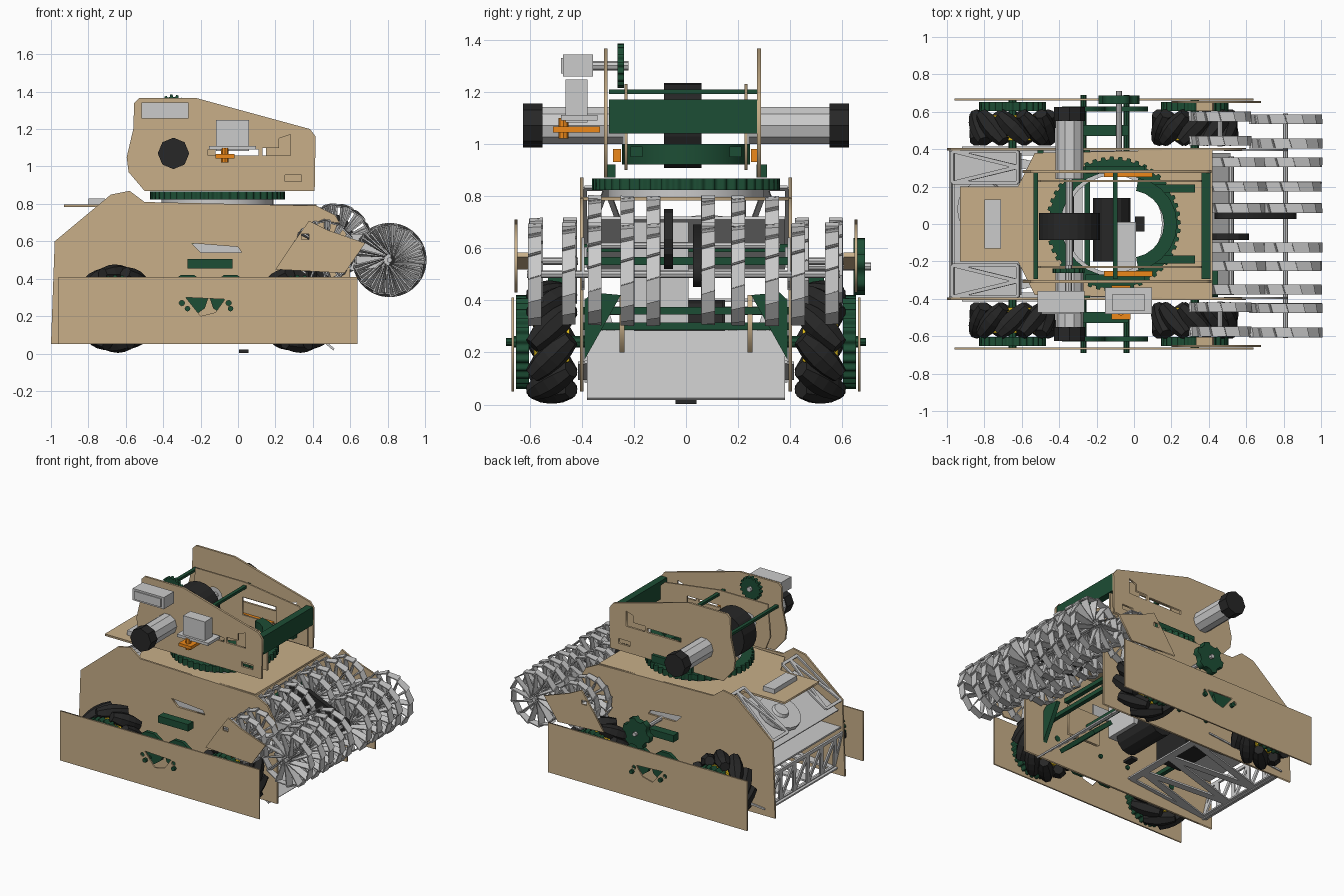
import bpy, bmesh
from math import sin, cos, pi, radians, atan2, hypot
from mathutils import Matrix, Vector

if "Cube" in bpy.data.objects:
    bpy.data.objects.remove(bpy.data.objects["Cube"])

def mat(name, c):
    m = bpy.data.materials.new(name)
    m.diffuse_color = (*c, 1)
    m.use_nodes = True
    m.node_tree.nodes["Principled BSDF"].inputs["Base Color"].default_value = m.diffuse_color
    return m

TAN = mat("tan", (.58, .43, .25)); GREEN = mat("green", (.012, .075, .035))
YELLOW = mat("yellow", (.75, .5, .01)); BLACK = mat("black", (.02, .02, .02))
ORANGE = mat("orange", (.85, .25, .01))

def link(name, mesh, m=None):
    o = bpy.data.objects.new(name, mesh)
    bpy.context.collection.objects.link(o)
    if m:
        mesh.materials.clear(); mesh.materials.append(m)
    return o

def finish(name, bm, m=None):
    me = bpy.data.meshes.new(name)
    bm.normal_update(); bm.to_mesh(me); bm.free()
    return link(name, me, m)

def add_box(bm, c, s, rot=Matrix()):
    bmesh.ops.create_cube(bm, size=1, matrix=Matrix.Translation(c) @ rot @ Matrix.Diagonal((*s, 1)))

def box(name, c, s, m=None, tilt=0):
    bm = bmesh.new(); add_box(bm, c, s, Matrix.Rotation(tilt, 4, 'Y'))
    return finish(name, bm, m)

def lathe(bm, prof, n, M):
    """Closed turned shape about local z; prof = (radius, height) pairs."""
    rings = [[bm.verts.new(M @ Vector((r*cos(2*pi*i/n), r*sin(2*pi*i/n), h))) for i in range(n)] for r, h in prof]
    for a, b in zip(rings, rings[1:]):
        for i in range(n):
            j = (i+1) % n
            bm.faces.new((a[i], a[j], b[j], b[i]))
    bm.faces.new(rings[0][::-1]); bm.faces.new(rings[-1])

ALONG_Y = Matrix.Rotation(-pi/2, 4, 'X')

def cyl_y(name, x, z, r, y0, y1, m=None, n=16):
    bm = bmesh.new()
    lathe(bm, [(r, min(y0, y1)), (r, max(y0, y1))], n, Matrix.Translation((x, 0, z)) @ ALONG_Y)
    return finish(name, bm, m)

def plate(name, outline, level, t, m=None, holes=(), flat=False):
    """Sheet with holes: upright in xz at y=level, or flat in xy at z=level."""
    cu = bpy.data.curves.new(name, 'CURVE')
    cu.dimensions = '2D'; cu.fill_mode = 'BOTH'; cu.extrude = t/2
    for pts in [outline, *holes]:
        s = cu.splines.new('POLY'); s.points.add(len(pts)-1); s.use_cyclic_u = True
        for p, q in zip(s.points, pts):
            p.co = (q[0], q[1], 0, 1)
    tmp = bpy.data.objects.new("tmp", cu)
    bpy.context.collection.objects.link(tmp)
    me = bpy.data.meshes.new_from_object(tmp.evaluated_get(bpy.context.evaluated_depsgraph_get()))
    bpy.data.objects.remove(tmp)
    if flat:
        me.transform(Matrix.Translation((0, 0, level)))
    else:
        me.transform(Matrix.Translation((0, level, 0)) @ Matrix.Rotation(pi/2, 4, 'X'))
    return link(name, me, m)

def rect(x0, x1, z0, z1):
    return [(x0, z0), (x1, z0), (x1, z1), (x0, z1)]

def circle(x, z, r, n=24):
    return [(x+r*cos(2*pi*i/n), z+r*sin(2*pi*i/n)) for i in range(n)]

def gear(x, z, r, n, d):
    return [(x+q*cos(2*pi*(i+o)/n), z+q*sin(2*pi*(i+o)/n)) for i in range(n)
            for o, q in ((0, r), (.4, r), (.5, r-d), (.9, r-d))]

def truss(name, a, b, y0, y1, bays, w=.02):
    """Framed panel of zigzag bars, from (x, z) a to b, spanning y0 to y1."""
    bm = bmesh.new()
    L = hypot(b[0]-a[0], b[1]-a[1])
    M = Matrix.Translation((a[0], 0, a[1])) @ Matrix.Rotation(-atan2(b[1]-a[1], b[0]-a[0]), 4, 'Y')
    st = (y1-y0)/bays
    segs = [((0, y0), (0, y1)), ((L, y0), (L, y1)), ((0, y0), (L, y0)), ((0, y1), (L, y1))]
    segs += [((L*(i % 2), y0+i*st), (L*((i+1) % 2), y0+(i+1)*st)) for i in range(bays)]
    for (x, y), (u, v) in segs:
        add_box(bm, ((x+u)/2, (y+v)/2, 0), (hypot(u-x, v-y), w, .012), Matrix.Rotation(atan2(v-y, u-x), 4, 'Z'))
    bm.transform(M)
    return finish(name, bm)

def mecanum(x, y, hand):
    bm, hub = bmesh.new(), bmesh.new()
    C = Matrix.Translation((x, y, .24))
    for i in range(10):
        M = C @ Matrix.Rotation(2*pi*i/10, 4, 'Y') @ Matrix.Translation((0, 0, .183)) \
            @ Matrix.Rotation(hand*pi/4, 4, 'Z') @ ALONG_Y
        lathe(bm, [(.034, -.105), (.05, -.05), (.055, 0), (.05, .05), (.034, .105)], 7, M)
    for s in (-.06, .06):
        lathe(hub, [(.175, s-.008), (.175, s+.008)], 10, C @ ALONG_Y)
    lathe(hub, [(.11, -.05), (.11, .05)], 10, C @ ALONG_Y)
    finish("wheel_rollers", bm, BLACK); finish("wheel_hub", hub, YELLOW)

def pinwheels(name, x, z, r, ys, w=.052, n=13):
    bm = bmesh.new()
    P = lambda q, a, y: bm.verts.new((x+q*cos(a), y, z+q*sin(a)))
    for y in ys:
        for k in range(n):
            a, d = 2*pi*k/n + y, 2*pi/n
            for (q0, a0), (q1, a1) in (((.03, a-.5), (r, a)), ((r, a), (r*.93, a+d))):
                bm.faces.new((P(q0, a0, y-w/2), P(q1, a1, y-w/2), P(q1, a1+.08, y+w/2), P(q0, a0+.08, y+w/2)))
    o = finish(name, bm)
    md = o.modifiers.new("thick", 'SOLIDIFY'); md.thickness = .007; md.offset = 0
    cyl_y(name+"_shaft", x, z, .014, min(ys)-.03, max(ys)+.03, n=8)

# hull sides, skirts and drive on both sides
hull = [(-1, .05), (-.98, .6), (-.68, .85), (-.58, .87), (-.5, .81), (.42, .79), (.52, .74), (.6, .6), (.6, .05)]
arm = [(.2, .45), (.28, .57), (.38, .71), (.48, .66), (.68, .59), (.57, .43)]
for s in (-1, 1):
    plate("hull_side", hull, s*.4, .014, TAN, [[(-.25, .59), (0, .57), (.02, .54), (-.2, .54)]])
    plate("side_skirt", rect(-.96, .64, .05, .41), s*.665, .01, TAN,
          [[(-.28, .3), (-.07, .29), (-.12, .22), (-.2, .2)], circle(-.3, .27, .015, 8), circle(-.05, .27, .015, 8)])
    plate("roller_arm", arm, s*.652, .012, TAN, [rect(.34, .38, .61, .64)])
    box("arm_bracket", (.38, s*.63, .55), (.1, .05, .02), TAN, -.5)
    box("side_sensor", (-.11, s*.385, .565), (.28, .01, .08))
    for x, h in ((-.65, 1), (.325, -1)):
        mecanum(x, s*.515, s*h)
        plate("drive_pulley", gear(x, .24, .18, 28, .012), s*.628, .05, GREEN)
        cyl_y("wheel_axle", x, .24, .022, s*.39, s*.66, GREEN, 8)
    for x in (-.27, -.04):
        plate("idler_gear", circle(x, .31, .115, 10), s*.615, .025, GREEN)
        cyl_y("idler_axle", x, .24, .015, s*.38, s*.69, GREEN, 8)
    # front braces and inner guide plates
    bm = bmesh.new()
    bm.faces.new([bm.verts.new((.42, s*y, z)) for y, z in ((.39, .4), (.36, .43), (.25, .42), (.39, .17))])
    b = finish("corner_brace", bm, GREEN)
    b.modifiers.new("thick", 'SOLIDIFY').thickness = .03
    plate("guide_plate", rect(.1, .36, .2, .42), s*.245, .02, TAN)
    box("motor_bracket", (-.15, s*.5, .48), (.24, .06, .05), GREEN)
    truss("rear_slope_frame", (-.97, .6), (-.62, .83), s*.22, s*.39, 2)
plate("winch_gear", gear(-.08, .53, .11, 6, .02), .665, .045, GREEN)
cyl_y("winch_axle", -.08, .53, .015, .39, .71, None, 8)

# roof with the turret opening
roof = [(-.93, -.2), (-.62, -.2), (-.53, -.38), (.42, -.4), (.42, .4), (-.53, .38), (-.62, .2), (-.93, .2)]
plate("hull_roof", roof, .79, .014, TAN, [circle(-.11, 0, .29)], flat=True)
box("rear_light", (-.755, 0, .81), (.09, .26, .04))

# rear panels, fan and floor frame
truss("rear_lower_panel", (-.92, .1), (-.98, .36), -.39, .39, 10, .03)
truss("rear_floor_frame", (-.92, .1), (-.3, .16), -.39, .39, 6, .05)
box("rear_shelf", (-.8, 0, .4), (.34, .78, .012))
box("rear_deck", (-.78, 0, .62), (.4, .76, .012), tilt=-.5)
bm = bmesh.new()
lathe(bm, [(.15, 0), (.15, .03), (.06, .03), (.05, .05)], 16, Matrix.Translation((-.8, .08, .63)) @ Matrix.Rotation(-.5, 4, 'Y'))
finish("rear_fan", bm)
box("battery_box", (-.42, 0, .3), (.2, .3, .2), BLACK)
cyl_y("feed_motor", -.12, .3, .1, -.2, .14, BLACK, 12)
box("feed_chute", (-.05, -.12, .5), (.12, .26, .4))

# front ramp and cross beams
box("front_ramp", (.36, 0, .15), (.4, .76, .012), tilt=.7)
box("ramp_pad", (.31, -.12, .14), (.2, .34, .03), GREEN, .7)
for x, z in ((.38, .36), (.2, .3), (-.5, .25), (-.25, .6), (.25, .55)):
    box("cross_beam", (x, 0, z), (.03, .8, .03), GREEN)

# intake rollers
inner = [-.35, -.225, -.125, .085, .2, .33]
pinwheels("front_roller", .81, .5, .195, [-.58, -.45] + inner + [.43, .56])
pinwheels("upper_roller", .52, .61, .19, inner)
for s in (-1, 1):
    pinwheels("side_roller", .46, .55, .165, [s*.445, s*.575])
    plate("roller_link", [(.48, .5), (.5, .64), (.68, .64), (.82, .53), (.81, .47), (.62, .44)], s*.395, .012)
plate("drive_arm", [(.43, .6), (.46, .67), (.53, .69), (.85, .55), (.87, .49), (.82, .45), (.5, .53)], .045, .035, BLACK)
cyl_y("drive_drum", .5, .635, .115, -.085, -.05, BLACK, 12)

# turret ring and base
plate("turret_gear", gear(-.11, 0, .36, 48, .015), .845, .045, GREEN, [circle(-.11, 0, .28)], flat=True)
plate("turret_bearing", circle(-.11, 0, .3, 32), .812, .03, None, [circle(-.11, 0, .26)], flat=True)
arc = [(-.02+r*cos(a), r*sin(a)) for r, aa in ((.25, range(-80, 81, 16)), (.18, range(80, -81, -16)))
       for a in map(radians, aa)]
plate("hood_arc", arc, .96, .08, GREEN, flat=True)

# turret side plates
side = [(-.5, .87), (.41, .87), (.415, 1.16), (.385, 1.2), (-.22, 1.365), (-.53, 1.365), (-.555, 1.34),
        (-.56, 1.2), (-.595, 1.05), (-.585, .97)]
cut = [rect(-.16, .11, 1.06, 1.09), [(.13, 1.06), (.28, 1.06), (.28, 1.17), (.22, 1.15), (.22, 1.1), (.13, 1.1)],
       circle(-.345, 1.07, .06, 12), rect(.25, .34, .92, .955)]
low = [(-.48, .9), (.4, .9), (.4, 1.1), (.33, 1.17), (-.1, 1.23), (-.5, 1.23), (-.52, 1.0)]
for s, y in ((-1, -.308), (1, .28)):
    plate("turret_side", side, y, .015, TAN, cut)
    plate("turret_inner_plate", low, s*.23, .012, TAN, [rect(-.12, .15, .99, 1.12), circle(-.345, 1.07, .06, 12)])
    box("turret_foot", (-.1, s*.29, .895), (.32, .04, .05), GREEN)
    box("hood_rail", (.185, s*.19, .97), (.28, .045, .04), GREEN)
    box("hood_servo", (-.03, s*.265, .955), (.26, .03, .05), ORANGE)
    # flywheel motors with black caps
    cyl_y("flywheel_motor", -.345, 1.07, .075, s*.24, s*.56, None, 10)
    cyl_y("motor_cap", -.345, 1.07, .084, s*.55, s*.625, BLACK, 8)
cyl_y("flywheel", -.345, 1.07, .163, -.085, .06, BLACK, 24)
cyl_y("flywheel_shaft", -.345, 1.07, .02, -.3, .3, None, 8)
box("front_crossplate", (.385, -.01, 1.105), (.05, .57, .13), GREEN)
for x, z in ((-.525, 1.2), (-.1, 1.2)):
    box("turret_tie_bar", (x, -.01, z), (.025, .57, .018), GREEN)

# hood drive on the front side of the turret
box("upper_motor", (-.39, -.415, 1.3), (.25, .115, .085))
box("upper_motor_face", (-.39, -.476, 1.3), (.21, .008, .06))
cyl_y("upper_motor_shaft", -.35, 1.3, .018, -.37, -.22, None, 8)
plate("hood_gear", gear(-.35, 1.3, .085, 16, .012), -.25, .025, GREEN)
box("lower_motor", (-.03, -.42, 1.165), (.175, .085, .165))
box("lower_motor_flange", (-.03, -.41, 1.1), (.25, .14, .02))
box("motor_mount", (-.07, -.42, 1.055), (.1, .18, .022), ORANGE)
bm = bmesh.new()
lathe(bm, [(.02, 1.02), (.02, 1.1)], 8, Matrix.Translation((-.07, -.47, 0)))
finish("mount_pin", bm, ORANGE)
box("ground_roller_foot", (.03, 0, .012), (.05, .08, .02), BLACK)
